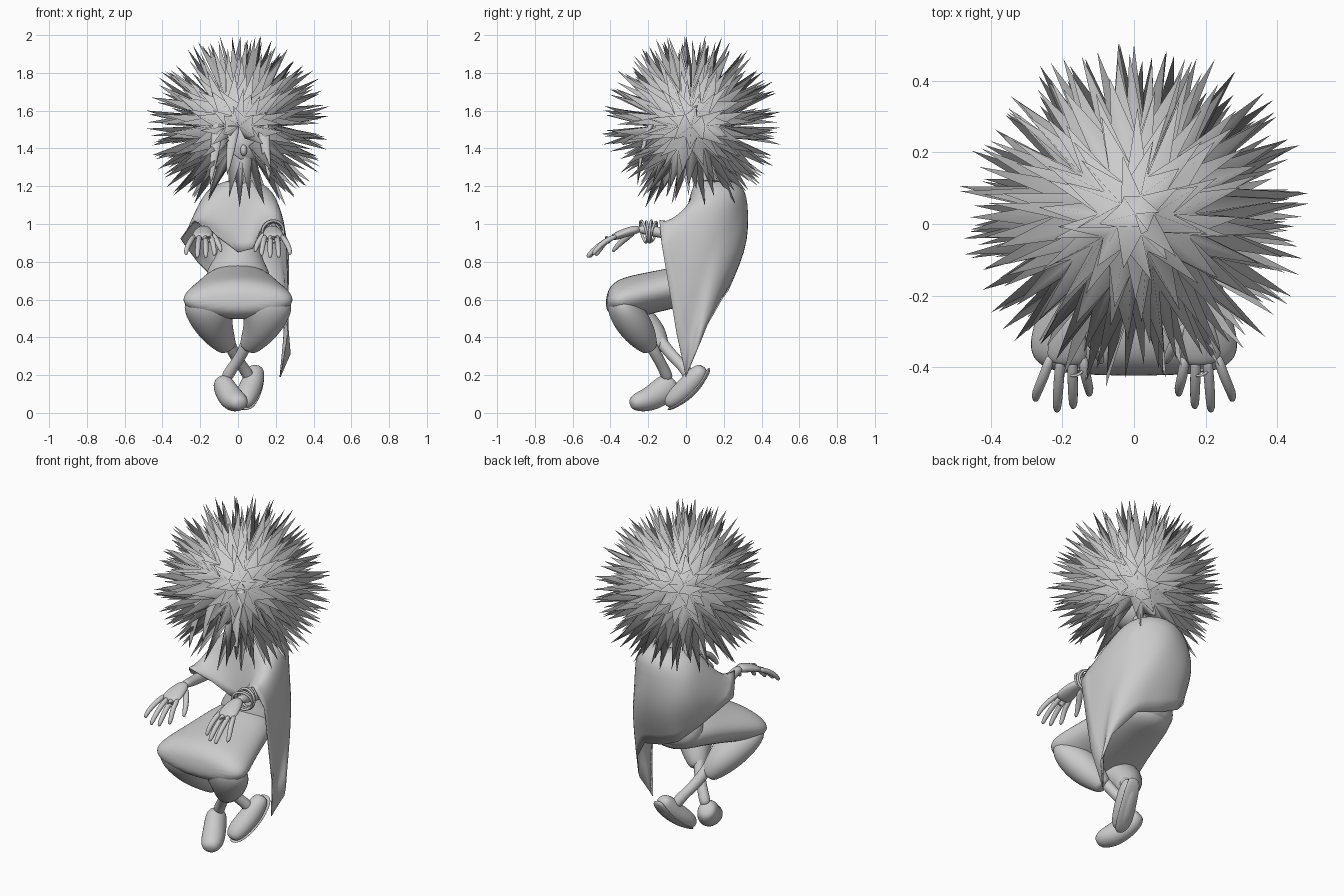
import bpy, bmesh, math, random
from mathutils import Vector as V

random.seed(4)
grey = bpy.data.materials.new("grey")
grey.diffuse_color = (0.6, 0.6, 0.6, 1)


def make(name, verts, faces, sub=0):
    me = bpy.data.meshes.new(name)
    me.from_pydata([tuple(v) for v in verts], [], faces)
    me.materials.append(grey)
    ob = bpy.data.objects.new(name, me)
    bpy.context.collection.objects.link(ob)
    for p in me.polygons:
        p.use_smooth = True
    if sub:
        m = ob.modifiers.new("smooth", "SUBSURF")
        m.levels = m.render_levels = sub
    return ob


def tube(name, rows, sides=10, sub=2):
    """Loft ellipses along a path; each row is x, y, z, half width, half height."""
    verts, n = [], len(rows)
    for i, (x, y, z, a, b) in enumerate(rows):
        t = (V(rows[min(i + 1, n - 1)][:3]) - V(rows[max(i - 1, 0)][:3])).normalized()
        side = (V((1, 0, 0)) - t * t.x).normalized()
        up = t.cross(side)
        for k in range(sides):
            w = math.tau * k / sides
            verts.append(V((x, y, z)) + side * a * math.cos(w) + up * b * math.sin(w))
    faces = [(i * sides + k, i * sides + (k + 1) % sides,
              (i + 1) * sides + (k + 1) % sides, (i + 1) * sides + k)
             for i in range(n - 1) for k in range(sides)]
    faces += [tuple(reversed(range(sides))), tuple(range((n - 1) * sides, n * sides))]
    return make(name, verts, faces, sub=sub)


def ball(name, loc, size):
    bpy.ops.mesh.primitive_uv_sphere_add(segments=24, ring_count=14, location=loc)
    ob = bpy.context.object
    ob.name, ob.scale = name, size
    ob.data.materials.append(grey)
    bpy.ops.object.shade_smooth()


def ring(name, loc, R, r, tilt):
    bpy.ops.mesh.primitive_torus_add(major_radius=R, minor_radius=r, major_segments=24,
                                     minor_segments=8, location=loc,
                                     rotation=(math.pi / 2 + tilt, 0, tilt))
    bpy.context.object.name = name
    bpy.context.object.data.materials.append(grey)
    bpy.ops.object.shade_smooth()


# Head with nose and neck
ball("head", (0.02, 0.01, 1.43), (0.12, 0.15, 0.165))
ball("nose", (0.03, -0.135, 1.39), (0.018, 0.025, 0.03))
tube("neck", [(0.02, 0.12, 1.1, .055, .055), (0.02, 0.1, 1.2, .045, .045),
              (0.02, 0.06, 1.34, .05, .05)])

# Hair: every triangle of a ball drawn out to a spike, open at the face and neck
centre = V((0.003, 0.028, 1.518))
face_dir = V((0.06, -1, -0.55)).normalized()
bm = bmesh.new()
bmesh.ops.create_icosphere(bm, subdivisions=3, radius=1)
for v in bm.verts:
    v.co = v.co.normalized() * random.uniform(.19, .25)
for f in list(bm.faces):
    d = f.calc_center_median().normalized()
    if d.dot(face_dir) > 0.94 or d.z < -0.88:
        bm.faces.remove(f)
        continue
    lean = V([random.uniform(-.08, .08) for _ in range(3)])
    top = bmesh.ops.poke(bm, faces=[f])["verts"][0]
    top.co = (d + lean).normalized() * random.uniform(.45, .505)
    top.co.z = min(top.co.z, .48)
for v in bm.verts:
    v.co += centre
hair = bpy.data.meshes.new("hair")
bm.to_mesh(hair)
bm.free()
hair.materials.append(grey)
for p in hair.polygons:
    p.use_smooth = True
bpy.context.collection.objects.link(bpy.data.objects.new("hair", hair))

# Forelocks hanging over the brow
for i, (x0, x1, z1) in enumerate(((-0.01, -0.06, 1.24), (-0.09, -0.15, 1.18), (0.12, 0.17, 1.2))):
    tube(f"forelock_{i}", [(x0, -.12, 1.62, .03, .02), (x0 * .7 + x1 * .3, -.22, 1.5, .045, .02),
                           (x1, -.26, z1, .003, .003)], 6, 1)

# Torso
tube("torso", [(0, .13, .6, .15, .12), (0, .09, .73, .19, .13), (.005, .09, .8, .14, .11),
               (.01, .1, .87, .11, .10), (.01, .13, 1.0, .14, .11), (.01, .15, 1.12, .14, .10),
               (.02, .14, 1.2, .07, .06)], 12)

# Poncho: neck and shoulder rings by formula, then chest and uneven hem
chest = [(0, .0, 1.03), (.1, .0, 1.03), (.16, -.04, 1.045), (.22, -.03, 1.05), (.25, .0, 1.0),
         (.27, .05, .9), (.27, .1, .85), (.255, .16, .86), (.2, .255, .88), (.13, .325, .9),
         (.01, .35, .92), (-.13, .34, .94), (-.22, .27, .97), (-.255, .12, 1.0),
         (-.235, -.02, 1.05), (-.12, 0, 1.03)]
hem = [(0, -.03, .85), (.08, -.04, .87), (.12, -.1, .96), (.2, -.14, 1.015), (.265, -.13, .9),
       (.26, -.05, .42), (.22, 0, .19), (.275, .05, .31), (.245, .11, .47), (.14, .19, .61),
       (.0, .22, .65), (-.11, .23, .7), (-.21, .16, .8), (-.3, -.02, .92), (-.23, -.14, 1.015),
       (-.12, -.08, .94)]


def oval(cx, cy, z, rx, ry):
    return [(cx + rx * math.sin(k * math.tau / 16), cy - ry * math.cos(k * math.tau / 16), z)
            for k in range(16)]


loops = oval(.02, .14, 1.225, .065, .08) + oval(0, .19, 1.185, .19, .16) + chest + hem
poncho = make("poncho", loops,
              [(j * 16 + k, j * 16 + (k + 1) % 16, j * 16 + 16 + (k + 1) % 16, j * 16 + 16 + k)
               for j in range(3) for k in range(16)], sub=2)
sharp = poncho.data.attributes.new("crease_vert", "FLOAT", "POINT")
for k in range(48, 64):  # keep the hem corners pointed
    sharp.data[k].value = 1
poncho.modifiers.new("thickness", "SOLIDIFY").thickness = 0.006

# Baggy trousers: broad seat stretched between the knees
tube("trouser_seat", [(0, .2, .7, .06, .05), (0, .16, .69, .15, .10), (0, .04, .685, .2, .11),
                      (0, -.1, .655, .235, .11), (0, -.24, .625, .275, .115), (0, -.33, .6, .305, .115),
                      (0, -.39, .59, .29, .09), (0, -.425, .595, .2, .045)], 14)

for s, side in ((1, "right"), (-1, "left")):
    # Arms
    tube(side + "_arm", [(.13 * s, .17, 1.08, .035, .035), (.18 * s, .05, .95, .036, .036),
                         (.2 * s, -.07, .945, .036, .036), (.18 * s, -.2, .965, .028, .026),
                         (.18 * s, -.26, .975, .028, .022)])
    # Hands
    tube(side + "_palm", [(.18 * s, -.24, .975, .026, .022), (.182 * s, -.29, .965, .048, .026),
                          (.187 * s, -.36, .94, .062, .024), (.19 * s, -.395, .925, .052, .016)])
    for f, (x0, x1, y1, z1) in enumerate(((.145, .125, -.48, .83), (.173, .17, -.515, .82),
                                          (.204, .215, -.525, .82), (.23, .275, -.495, .835))):
        tube(f"{side}_finger_{f}", [(x0 * s, -.36, .94, .016, .016),
                                    ((x0 + x1) / 2 * s, -.43, .91, .016, .016),
                                    (x1 * s, y1 + .02, z1 + .03, .015, .015),
                                    (x1 * s, y1, z1, .01, .01)], 8, 1)
    tube(side + "_thumb", [(.16 * s, -.27, .965, .02, .02), (.12 * s, -.32, .925, .019, .019),
                           (.095 * s, -.37, .88, .015, .015), (.09 * s, -.39, .85, .008, .008)], 8, 1)
    ring(side + "_finger_ring", ((.16 if s < 0 else .19) * s, -.415, .917), .017, .004, 0.4)

    # Trouser legs folding back under the knees, shins crossing at the ankles
    y = 0 if s > 0 else .06
    tube(side + "_trouser_leg", [(.17 * s, -.36, .65, .09, .05), (.155 * s, -.345, .58, .15, .09),
                                 (.142 * s, -.29 + y * .5, .49, .118, .1),
                                 (.1 * s, -.235 + y, .41, .085, .085),
                                 (.06 * s, -.2 + y, .355, .058, .055),
                                 (.05 * s, -.19 + y, .335, .042, .04)], 12)
    tube(side + "_shin", [(.06 * s, -.22 + y, .42, .035, .035), (.03 * s, -.165 + y * 1.2, .32, .033, .033),
                          (-.03 * s, -.12 + y * 1.9, .24, .029, .029),
                          (-.07 * s, -.09 + y * 2, .17, .038, .038)])

# Bracelets
for i in range(4):
    ring(f"bracelet_{i}", (.185, -.17 - .018 * i, .96), .052 + .006 * (i % 2), .007, .15 * (i - 1.5))

# Shoes: front one flat with a blunt toe, rear one tipped up on its toe
tube("front_shoe", [(.015, -.295, .045, .03, .025), (.005, -.265, .055, .058, .05),
                    (-.02, -.21, .065, .068, .064), (-.05, -.15, .095, .064, .074),
                    (-.075, -.1, .14, .06, .075), (-.09, -.065, .175, .045, .045)], 12)
tube("rear_shoe", [(.025, -.1, .035, .028, .022), (.03, -.08, .06, .055, .045),
                   (.05, -.03, .1, .064, .058), (.075, .025, .155, .062, .06),
                   (.09, .065, .205, .054, .056), (.1, .095, .245, .038, .03)], 12)
tube("rear_shoe_sole", [(.025, -.1, .016, .025, .008), (.04, -.04, .04, .058, .012),
                        (.08, .05, .115, .054, .012), (.1, .115, .205, .05, .012),
                        (.1, .122, .24, .03, .01)], 8)
